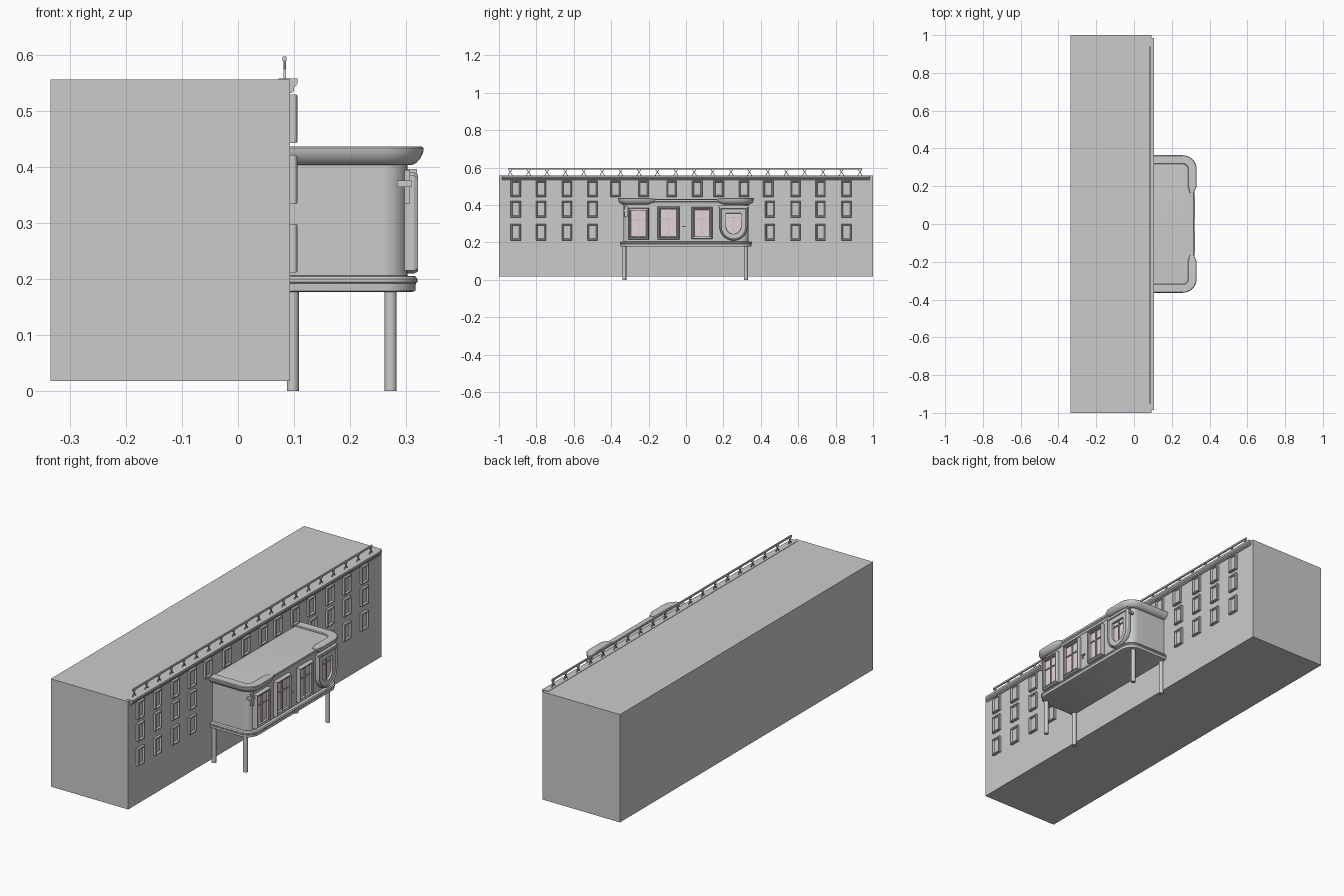
import bpy, bmesh, math
from math import sin, cos, pi

if "Cube" in bpy.data.objects:
    bpy.data.objects.remove(bpy.data.objects["Cube"])

WALL = 0.093                       # x of the main facade
BX, BY, BR = 0.303, 0.335, 0.045   # bay front x, half width, corner radius


def finish(bm, name, smooth=True, mat=None):
    bmesh.ops.recalc_face_normals(bm, faces=bm.faces[:])
    me = bpy.data.meshes.new(name)
    bm.to_mesh(me)
    bm.free()
    ob = bpy.data.objects.new(name, me)
    bpy.context.collection.objects.link(ob)
    if mat:
        me.materials.append(mat)
    if smooth:
        bpy.ops.object.select_all(action='DESELECT')
        ob.select_set(True)
        bpy.context.view_layer.objects.active = ob
        bpy.ops.object.shade_smooth_by_angle(angle=math.radians(35))
    return ob


def loft(bm, rings):
    """Bridge closed loops in order and cap both ends."""
    rows = [[bm.verts.new(p) for p in r] for r in rings]
    n = len(rows[0])
    for a, b in zip(rows, rows[1:]):
        for i in range(n):
            j = (i + 1) % n
            bm.faces.new((a[i], a[j], b[j], b[i]))
    bm.faces.new(rows[0])
    bm.faces.new(rows[-1])


def box(bm, x0, x1, y0, y1, z0, z1):
    loft(bm, [[(x0, y0, z), (x1, y0, z), (x1, y1, z), (x0, y1, z)] for z in (z0, z1)])


def half(s, d, y_end):
    """Half of the bay plan, offset outward by d, from the facade to y_end."""
    r = BR + d
    pts = [(0.09, s * (BY + d))]
    for k in range(9):
        a = k * pi / 16
        pts.append((BX - BR + r * sin(a), s * (BY - BR + r * cos(a))))
    return pts + [(BX + d, s * y_end)]


def plan(d, z):
    return [(x, y, z) for x, y in half(-1, d, 0.05) + half(1, d, 0.05)[::-1]]


def rect(yc, zc, w, h):
    return lambda o: [(yc + sy * (w / 2 - o), zc + sz * (h / 2 - o))
                      for sy, sz in ((-1, -1), (1, -1), (1, 1), (-1, 1))]


def round_bottom(yc, z0, z1, w):
    def f(o):
        a, zc = w / 2 - o, z0 + w * 0.5
        arc = [(yc - a * cos(k * pi / 16), zc - a * sin(k * pi / 16)) for k in range(17)]
        return [(yc - a, z1 - o)] + arc + [(yc + a, z1 - o)]
    return f


def frame(bm, outline, profile):
    loft(bm, [[(x, y, z) for y, z in outline(o)] for o, x in profile])


# main block
bm = bmesh.new()
box(bm, -0.335, WALL, -1, 1, 0.018, 0.557)
finish(bm, "main_block", False)

# eaves cornice along the facade
bm = bmesh.new()
prof = [(0.072, 0.559), (0.106, 0.559), (0.106, 0.549), (0.103, 0.545), (0.1, 0.543),
        (0.1, 0.537), (0.096, 0.533), (0.09, 0.533), (0.09, 0.556), (0.072, 0.556)]
loft(bm, [[(x, y, z) for x, z in prof] for y in (-0.985, 0.985)])
finish(bm, "eaves_cornice", False)

# roof railing: rail on crossed struts
bm = bmesh.new()
box(bm, 0.08, 0.087, -0.95, 0.94, 0.59, 0.598)
for i in range(20):
    y = -0.94 + i * 0.0984
    for s in (-1, 1):
        loft(bm, [[(0.0815, y + s * t - 0.002, z), (0.0855, y + s * t - 0.002, z),
                   (0.0855, y + s * t + 0.002, z), (0.0815, y + s * t + 0.002, z)]
                  for t, z in ((0.012, 0.557), (0.002, 0.574), (-0.002, 0.578), (-0.011, 0.591))])
finish(bm, "roof_railing", False)

# facade windows
bm = bmesh.new()
side = [-0.91, -0.775, -0.636, -0.5, 0.45, 0.585, 0.72, 0.858]
top = [-0.91, -0.775, -0.636, -0.5, -0.377, -0.227, -0.078, 0.06,
       0.175, 0.31, 0.44, 0.585, 0.72, 0.858]
for zc, ys in ((0.255, side), (0.378, side), (0.487, top)):
    for y in ys:
        frame(bm, rect(y, zc, 0.054, 0.087),
              [(0, 0.09), (0, 0.104), (0.002, 0.106), (0.006, 0.106), (0.009, 0.097)])
finish(bm, "facade_windows", False)

# bay walls, base moulding and roof deck
for name, levels in (
        ("bay_walls", [(0, 0.195), (0, 0.41)]),
        ("bay_base", [(0.008, 0.177), (0.014, 0.179), (0.015, 0.192), (0.018, 0.195),
                      (0.018, 0.2), (0.014, 0.205), (0, 0.206)]),
        ("bay_roof", [(0.002, 0.405), (0.004, 0.415), (0.012, 0.42), (0.012, 0.43), (0, 0.431)])):
    bm = bmesh.new()
    loft(bm, [plan(d, z) for d, z in levels])
    finish(bm, name)

# bay cornice, two mirrored halves ending short of the centre
cprof = [(-0.018, 0.425), (-0.018, 0.434), (-0.014, 0.437), (0.026, 0.437), (0.029, 0.434),
         (0.028, 0.426), (0.023, 0.416), (0.016, 0.408), (0.008, 0.404), (-0.003, 0.404)]
for s, name in ((-1, "left_bay_cornice"), (1, "right_bay_cornice")):
    bm = bmesh.new()
    paths = [(half(s, d, 0.2), z) for d, z in cprof]
    rings = [[(p[i][0], p[i][1], z) for p, z in paths] for i in range(len(paths[0][0]))]
    rings.append([(BX + d * 0.5, s * 0.165, 0.43 + (z - 0.43) * 0.45) for d, z in cprof])
    loft(bm, rings)
    finish(bm, name)

# bay window frames, glass and glazing bars
glass = bpy.data.materials.new("pale_glass")
glass.diffuse_color = (0.78, 0.66, 0.68, 1)
glass.use_nodes = True
glass.node_tree.nodes["Principled BSDF"].inputs["Base Color"].default_value = glass.diffuse_color
fr, gl = bmesh.new(), bmesh.new()
opening = [(rect(-0.254, 0.3, 0.112, 0.17), -0.254, 0.3),
           (rect(-0.094, 0.303, 0.118, 0.176), -0.094, 0.303),
           (rect(0.085, 0.303, 0.112, 0.172), 0.085, 0.303),
           (round_bottom(0.254, 0.21, 0.39, 0.15), 0.254, 0.31)]
for k, (outline, yc, zc) in enumerate(opening):
    b = 0.014 if k < 3 else 0.034
    frame(fr, outline, [(0, 0.298), (0, 0.315), (0.004, 0.322), (0.008, 0.322),
                        (0.01, 0.317), (b, 0.317), (b + 0.002, 0.304)])
    frame(gl, outline, [(b + 0.001, 0.304), (b + 0.001, 0.307)])
    lo, hi = min(p[1] for p in outline(b)), max(p[1] for p in outline(b))
    w = outline(b)
    hw = max(p[0] for p in w) - yc
    box(fr, 0.304, 0.312, yc - 0.003, yc + 0.003, lo, hi)
    box(fr, 0.304, 0.312, yc - hw, yc + hw, zc + 0.02, zc + 0.025)
finish(fr, "bay_window_frames", False)
finish(gl, "bay_window_glass", False, glass)

# hoods, corner brackets and door handle
bm = bmesh.new()
box(bm, 0.298, 0.32, 0.175, 0.333, 0.388, 0.397)
for s in (-1, 1):
    box(bm, 0.284, 0.31, s * 0.322 - 0.016, s * 0.322 + 0.016, 0.365, 0.376)
    box(bm, 0.298, 0.308, s * 0.32 - 0.008, s * 0.32 + 0.008, 0.335, 0.395)
box(bm, 0.3, 0.312, -0.022, -0.002, 0.282, 0.287)
box(bm, 0.3, 0.308, -0.022, -0.016, 0.27, 0.29)
finish(bm, "bay_trim", False)

# four round legs under the bay
for xn, x in (("back", 0.098), ("front", 0.273)):
    for yn, y in (("left", -0.33), ("right", 0.32)):
        bm = bmesh.new()
        loft(bm, [[(x + 0.0108 * cos(k * pi / 8), y + 0.0108 * sin(k * pi / 8), z)
                   for k in range(16)] for z in (0, 0.18)])
        finish(bm, f"{xn}_{yn}_leg")
